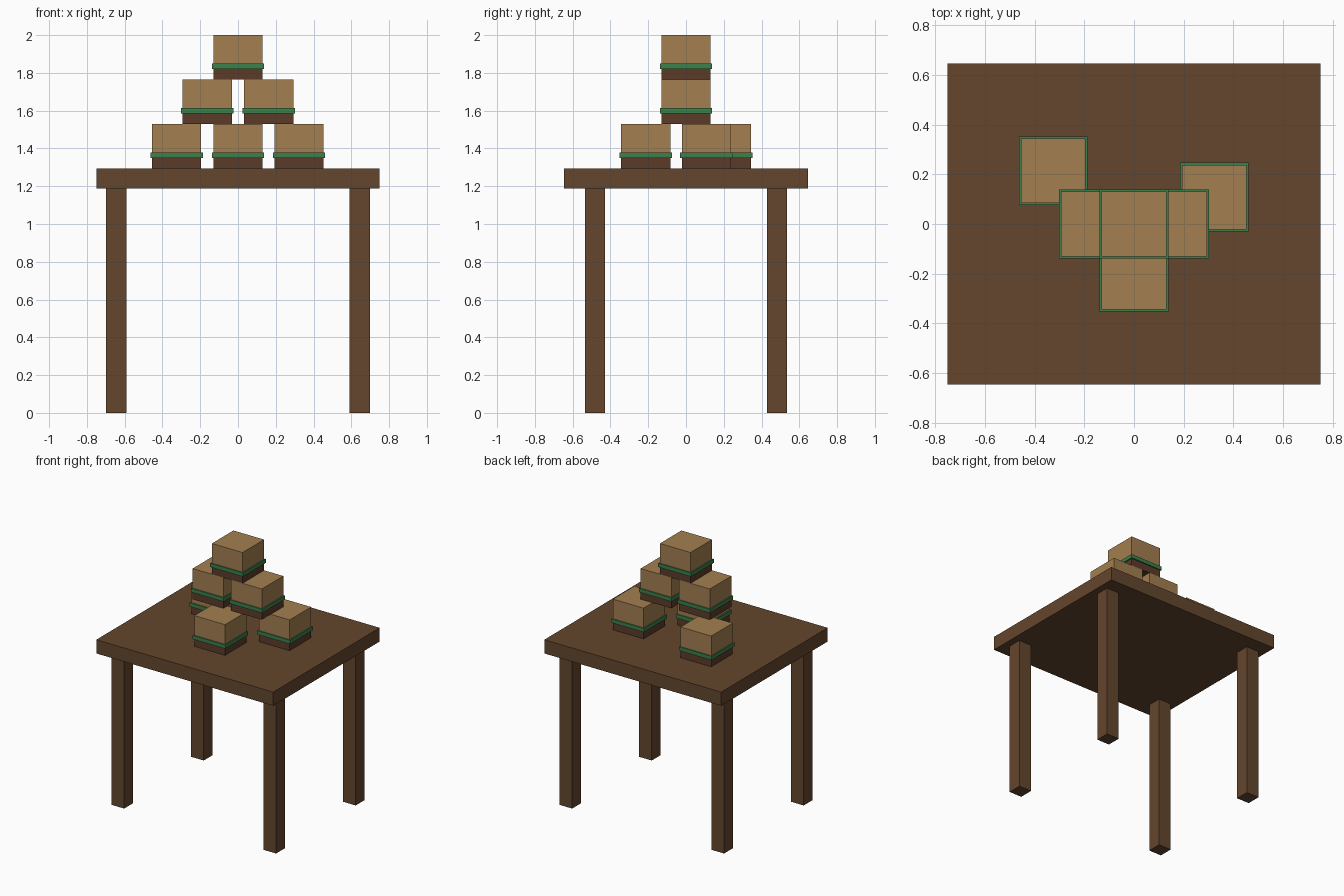
import bpy

if "Cube" in bpy.data.objects:
    bpy.data.objects.remove(bpy.data.objects["Cube"], do_unlink=True)


def material(name, rgb):
    m = bpy.data.materials.new(name)
    m.use_nodes = True
    m.diffuse_color = (*rgb, 1)
    m.node_tree.nodes["Principled BSDF"].inputs["Base Color"].default_value = (*rgb, 1)
    return m


wood = material("dark wood", (0.125, 0.061, 0.026))
patty_brown = material("patty brown", (0.105, 0.044, 0.022))
leaf_green = material("leaf green", (0.045, 0.216, 0.07))
bun_tan = material("bun tan", (0.366, 0.209, 0.08))


def box(name, x, y, z0, z1, wx, wy, mat):
    """Box centred on x, y and spanning z0 to z1."""
    bpy.ops.mesh.primitive_cube_add(size=1, location=(x, y, (z0 + z1) / 2))
    ob = bpy.context.object
    ob.name = name
    ob.scale = (wx, wy, z1 - z0)
    bpy.ops.object.transform_apply(location=False, rotation=False, scale=True)
    ob.data.materials.append(mat)
    return ob


# Table
TABLE_UNDER, TABLE_TOP = 1.188, 1.293
box("table_top", 0, 0, TABLE_UNDER, TABLE_TOP, 1.5, 1.29, wood)
for end, sy in (("front", -1), ("back", 1)):
    for side, sx in (("right", -1), ("left", 1)):
        box(f"{end}_{side}_leg", sx * 0.644, sy * 0.482, 0, TABLE_UNDER,
            0.107, 0.107, wood)


# Burger: patty, lettuce slab and bun
HEIGHT = (2 - TABLE_TOP) / 3


def burger(name, x, y, level):
    z = TABLE_TOP + level * HEIGHT
    box(name + "_patty", x, y, z, z + 0.056, 0.26, 0.26, patty_brown)
    box(name + "_lettuce", x, y, z + 0.056, z + 0.085, 0.277, 0.277, leaf_green)
    box(name + "_bun", x, y, z + 0.085, z + HEIGHT, 0.26, 0.26, bun_tan)


# Pyramid stack of burgers
burger("bottom_right_burger", -0.325, 0.214, 0)
burger("bottom_middle_burger", 0, -0.213, 0)
burger("bottom_left_burger", 0.323, 0.108, 0)
burger("middle_right_burger", -0.163, 0, 1)
burger("middle_left_burger", 0.163, 0, 1)
burger("top_burger", 0, 0, 2)
